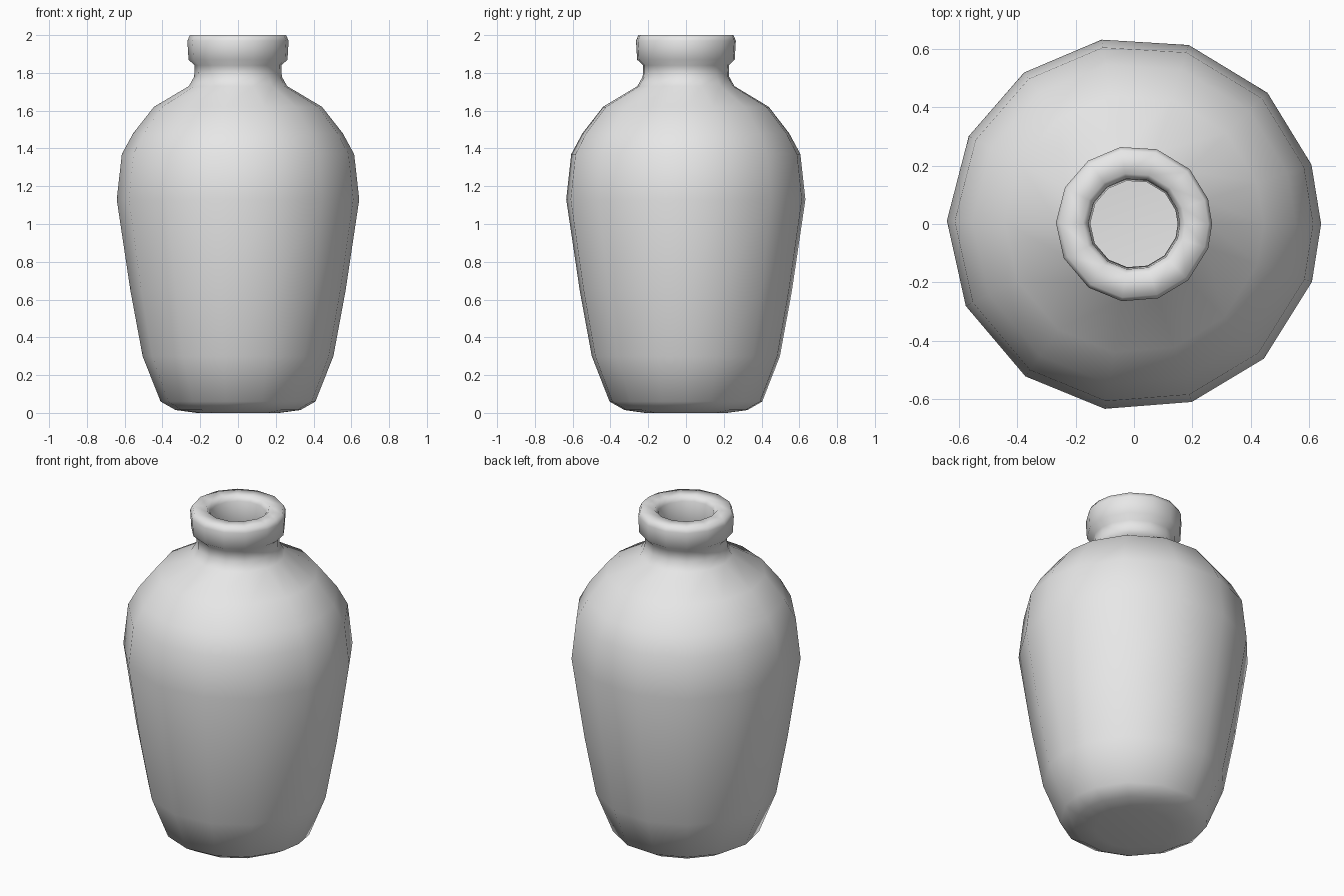
import bpy
import bmesh
from math import cos, sin, radians

cube = bpy.data.objects.get("Cube")
if cube:
    bpy.data.objects.remove(cube, do_unlink=True)

# One plain clay colour
clay = bpy.data.materials.new("light_grey_clay")
clay.use_nodes = True
colour = (0.8, 0.8, 0.8, 1)
clay.diffuse_color = colour
clay.node_tree.nodes["Principled BSDF"].inputs["Base Color"].default_value = colour

# Slightly uneven facets around the axis, in degrees
ANGLES = [0, 18.5, 44.5, 73, 100, 126, 152, 179, 206, 234.5, 261, 288, 314, 342]

# Radius and height, from the base up the outside
outside = [(0.22, 0), (0.33, 0.015), (0.41, 0.06), (0.505, 0.3),
           (0.57, 0.65), (0.642, 1.13), (0.615, 1.37), (0.555, 1.48),
           (0.445, 1.62), (0.26, 1.73), (0.232, 1.78), (0.23, 1.84)]
# Collar, rim and mouth
collar = [(0.262, 1.87), (0.268, 1.97), (0.255, 2), (0.175, 2), (0.157, 1.97)]
# Down the inside to the floor
inside = [(0.15, 1.75), (0.24, 1.68), (0.41, 1.58), (0.57, 1.36),
          (0.59, 1.13), (0.46, 0.3), (0.36, 0.06), (0.2, 0.04)]


def lathe(name, profile):
    """Spin a profile around the uneven facets and cap both ends."""
    bm = bmesh.new()
    rings = [[bm.verts.new((r * cos(radians(a)), r * sin(radians(a)), z))
              for a in ANGLES] for r, z in profile]
    n = len(ANGLES)
    for low, high in zip(rings, rings[1:]):
        for i in range(n):
            j = (i + 1) % n
            bm.faces.new((low[i], low[j], high[j], high[i]))
    bm.faces.new(rings[0][::-1])
    bm.faces.new(rings[-1])
    bmesh.ops.recalc_face_normals(bm, faces=bm.faces)
    for face in bm.faces:
        face.smooth = True
    mesh = bpy.data.meshes.new(name)
    bm.to_mesh(mesh)
    bm.free()
    mesh.materials.append(clay)
    obj = bpy.data.objects.new(name, mesh)
    bpy.context.collection.objects.link(obj)
    return obj


lathe("jar", outside + collar + inside)
